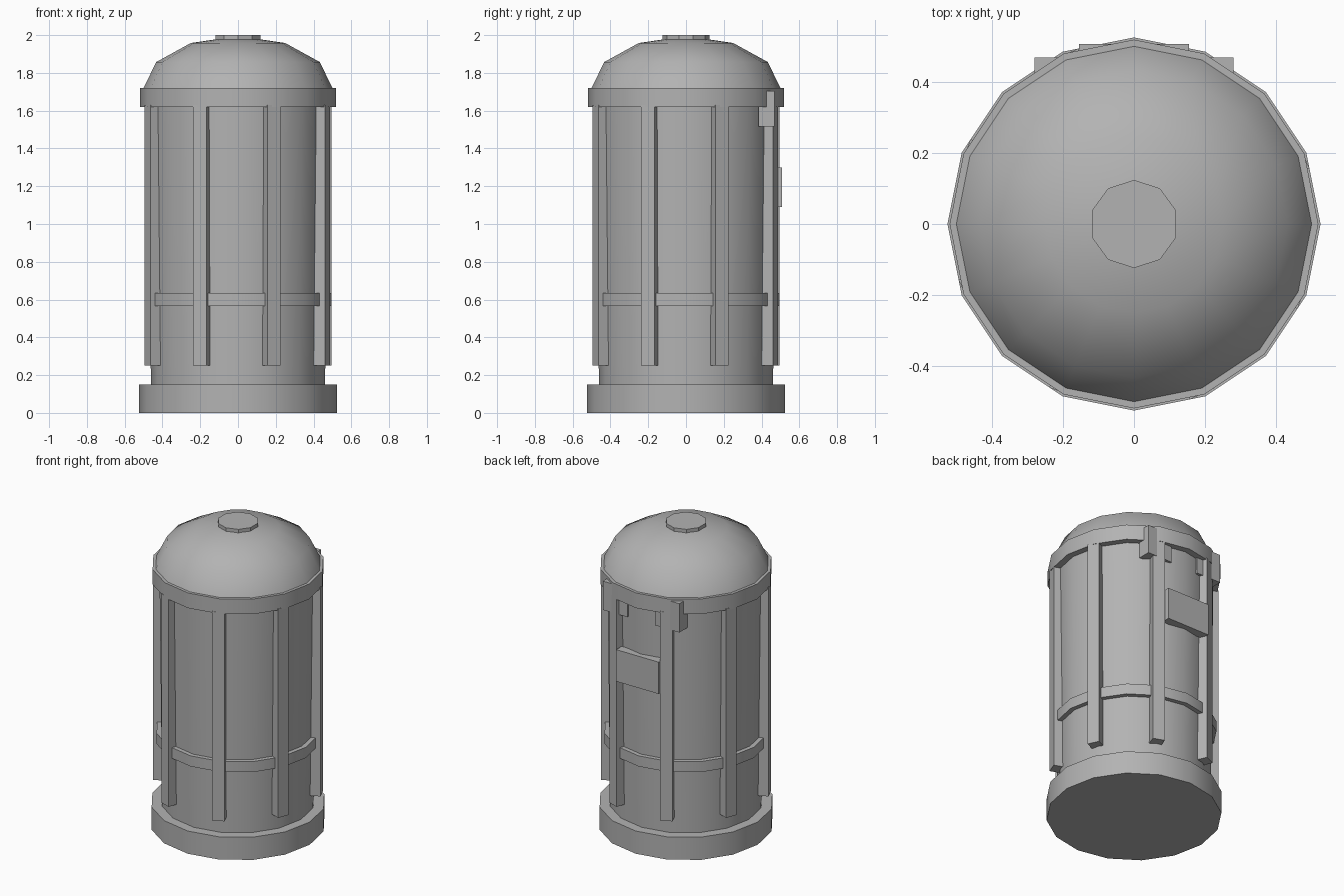
import bpy, bmesh, math
from mathutils import Matrix, Vector

if "Cube" in bpy.data.objects:
    bpy.data.objects.remove(bpy.data.objects["Cube"])

grey = bpy.data.materials.new("plain_grey")
grey.diffuse_color = (0.45, 0.45, 0.45, 1)
grey.use_nodes = True
grey.node_tree.nodes["Principled BSDF"].inputs["Base Color"].default_value = grey.diffuse_color


def finish(name, bm, smooth=None):
    bmesh.ops.recalc_face_normals(bm, faces=bm.faces)
    me = bpy.data.meshes.new(name)
    bm.to_mesh(me)
    bm.free()
    me.materials.append(grey)
    ob = bpy.data.objects.new(name, me)
    bpy.context.collection.objects.link(ob)
    if smooth:
        bpy.ops.object.select_all(action='DESELECT')
        ob.select_set(True)
        bpy.context.view_layer.objects.active = ob
        bpy.ops.object.shade_smooth_by_angle(angle=math.radians(smooth))
    return ob


def drum(name, r0, r1, z0, z1, sides=16, smooth=35):
    bm = bmesh.new()
    bmesh.ops.create_cone(bm, cap_ends=True, segments=sides, radius1=r0, radius2=r1, depth=z1 - z0,
                          matrix=Matrix.Translation((0, 0, (z0 + z1) / 2)))
    return finish(name, bm, smooth)


def box(name, lo, hi, matrix=Matrix()):
    lo, hi = Vector(lo), Vector(hi)
    bm = bmesh.new()
    bmesh.ops.create_cube(bm, size=1, matrix=matrix @ Matrix.Translation((lo + hi) / 2)
                          @ Matrix.Diagonal((*(hi - lo), 1)))
    return finish(name, bm)


# Stacked round parts
drum("base", 0.525, 0.525, 0, 0.15)
drum("body", 0.461, 0.477, 0.15, 1.64)
drum("middle_band", 0.495, 0.495, 0.565, 0.635)
drum("top_ring", 0.519, 0.519, 1.62, 1.72)
drum("cap", 0.124, 0.124, 1.95, 2.0, sides=10, smooth=None)

# Dome: upper half of a coarse squashed sphere
bm = bmesh.new()
bmesh.ops.create_uvsphere(bm, u_segments=16, v_segments=6, radius=0.5,
                          matrix=Matrix.Translation((0, 0, 1.72)) @ Matrix.Diagonal((1, 1, 0.55, 1)))
bmesh.ops.delete(bm, geom=[v for v in bm.verts if v.co.z < 1.71], context='VERTS')
finish("dome", bm, 45)

# Eight upright struts, each turned very slightly off the radius
for k in range(8):
    a = math.radians(22.5 + 45 * k - 0.7)
    turn = math.radians(22.5 + 45 * k + 2.5)
    m = Matrix.Translation((0.515 * math.cos(a), 0.515 * math.sin(a), 0)) @ Matrix.Rotation(turn, 4, 'Z')
    box(f"strut_{k + 1}", (-0.1, -0.038, 0.25), (0, 0.038, 1.63), m)

# Rear plate and a pair of rear brackets
box("rear_plate", (-0.155, 0.45, 1.09), (0.155, 0.507, 1.30))
for side, x in (("right", 0.19), ("left", -0.19)):
    box(f"rear_bracket_{side}", (x - 0.09, 0.385, 1.515), (x + 0.09, 0.469, 1.705))
